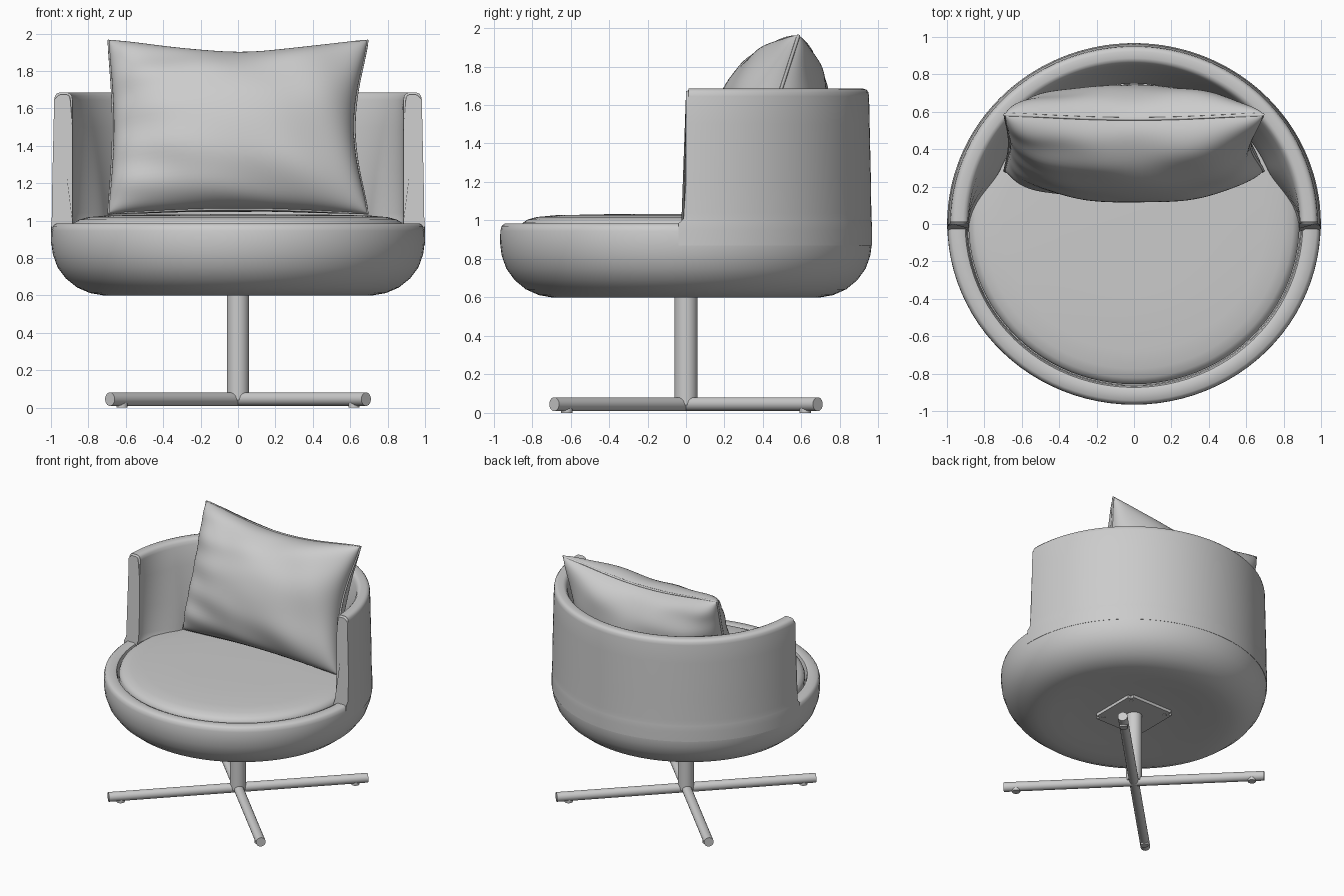
import bpy, bmesh, math
from mathutils import Vector, Matrix

cube = bpy.data.objects.get("Cube")
if cube:
    bpy.data.objects.remove(cube, do_unlink=True)

grey = bpy.data.materials.new("light_grey")
grey.use_nodes = True
grey.diffuse_color = (0.6, 0.6, 0.6, 1)
grey.node_tree.nodes["Principled BSDF"].inputs["Base Color"].default_value = (0.6, 0.6, 0.6, 1)
DEPTH = 0.968  # the round body is slightly shallower than wide


def add_object(name, bm, angle=40):
    bmesh.ops.recalc_face_normals(bm, faces=bm.faces)
    mesh = bpy.data.meshes.new(name)
    bm.to_mesh(mesh)
    bm.free()
    mesh.materials.append(grey)
    ob = bpy.data.objects.new(name, mesh)
    bpy.context.collection.objects.link(ob)
    bpy.ops.object.select_all(action='DESELECT')
    ob.select_set(True)
    bpy.context.view_layer.objects.active = ob
    bpy.ops.object.shade_smooth_by_angle(angle=math.radians(angle))
    return ob


def lathe(name, profile, steps=96):
    bm = bmesh.new()
    verts = [bm.verts.new((r, 0, z)) for r, z in profile]
    edges = [bm.edges.new(pair) for pair in zip(verts, verts[1:])]
    bmesh.ops.spin(bm, geom=verts + edges, cent=(0, 0, 0), axis=(0, 0, 1),
                   angle=math.tau, steps=steps)
    bmesh.ops.remove_doubles(bm, verts=bm.verts, dist=0.0005)
    bmesh.ops.scale(bm, vec=(1, DEPTH, 1), verts=bm.verts)
    return add_object(name, bm)


def rod(name, start, end, radius, segments=32):
    start, end = Vector(start), Vector(end)
    axis = end - start
    turn = axis.to_track_quat('Z', 'Y').to_matrix().to_4x4()
    bm = bmesh.new()
    bmesh.ops.create_cone(bm, cap_ends=True, segments=segments, radius1=radius, radius2=radius,
                          depth=axis.length, matrix=Matrix.Translation((start + end) / 2) @ turn)
    return add_object(name, bm)


# Upholstered bowl and its inset round cushion
lathe("seat_bowl", [(0, 0.63), (0.3, 0.628), (0.48, 0.615), (0.62, 0.602), (0.72, 0.6),
                    (0.79, 0.612), (0.86, 0.642), (0.92, 0.69), (0.965, 0.75), (0.99, 0.82),
                    (0.998, 0.88), (0.997, 0.945), (0.99, 0.97), (0.975, 0.983), (0.92, 0.985),
                    (0.903, 0.978), (0.895, 0.955), (0.89, 0.9), (0, 0.9)])
lathe("seat_cushion", [(0, 1.034), (0.4, 1.033), (0.7, 1.027), (0.8, 1.018), (0.85, 1.005),
                       (0.876, 0.988), (0.885, 0.965), (0.885, 0.92), (0, 0.92)])


# Curved backrest: a section swept round the back, flaring forward at its foot
def backrest():
    outer = [(0.999, 0.87), (0.999, 0.95), (0.998, 0.985), (0.997, 0.995), (0.996, 1.01),
             (0.995, 1.04), (0.993, 1.2), (0.986, 1.5), (0.983, 1.645), (0.979, 1.667),
             (0.968, 1.68), (0.952, 1.685)]
    inner = [(0.915, 1.685), (0.9, 1.68), (0.889, 1.667), (0.885, 1.645), (0.885, 1.5),
             (0.885, 1.25), (0.885, 1.04), (0.885, 1.01), (0.885, 0.995), (0.885, 0.985), (0.885, 0.9)]
    section = outer + inner
    steps = 96
    bm = bmesh.new()
    rings = []
    for i in range(steps + 1):
        t = i / steps
        b = min(1, math.sin(math.pi * t) / 0.4)
        swell = b * b * (3 - 2 * b)
        ring = []
        for k, (r, z) in enumerate(section):
            flare = 0.04 * max(0, min(1, (1.045 - z) / 0.06)) ** 2
            a = -flare + (math.pi + 2 * flare) * t
            if k >= len(outer):
                r -= 0.11 * swell * max(0, min(1, (1.66 - z) / 0.6)) ** 0.8
            ring.append(bm.verts.new((r * math.cos(a), r * math.sin(a) * DEPTH, z)))
        rings.append(ring)
    for r0, r1 in zip(rings, rings[1:]):
        for k in range(len(section)):
            j = (k + 1) % len(section)
            bm.faces.new((r0[k], r0[j], r1[j], r1[k]))
    caps = [bm.faces.new(rings[0]), bm.faces.new(rings[-1])]
    rim = {e for f in caps for e in f.edges if max(v.co.z for v in e.verts) > 1.05}
    bmesh.ops.bevel(bm, geom=list(rim), offset=0.012, segments=3, affect='EDGES')
    add_object("backrest", bm, 50)


backrest()

# Loose pillow leaning on the backrest
LEAN = Matrix.Translation((0, 0.435, 1.5)) @ Matrix.Rotation(math.radians(-18), 4, 'X')


def pillow_point(u, v, side):
    # edges are drawn in between the corners, most at the top and left
    pull_side = (0.07 if u > 0 else 0.025) * (1 - v * v) ** 1.5
    pull_end = (0.075 if v > 0 else 0.025) * (1 - u * u) ** 1.5
    x = u * (0.69 - pull_side)
    z = v * (0.485 - pull_end)
    dome = max(0, (1 - u * u) * (1 - v * v)) ** 0.42
    edge = (u * u + v * v) * dome
    folds = 0.012 * edge * (math.sin(9 * u + 4 * v) + math.sin(11 * v - 5 * u * v))
    dent = 0.03 * math.exp(-((u / 0.22) ** 2 + ((v - 0.85) / 0.25) ** 2)) * dome
    return LEAN @ Vector((x, side * (0.295 * dome + folds - dent), z))


def pillow():
    n = 48
    ease = [math.sin(math.pi / 2 * (2 * i / n - 1)) for i in range(n + 1)]
    bm = bmesh.new()
    for side in (-1, 1):
        grid = [[bm.verts.new(pillow_point(u, v, side)) for u in ease] for v in ease]
        for i in range(n):
            for j in range(n):
                bm.faces.new((grid[i][j], grid[i][j + 1], grid[i + 1][j + 1], grid[i + 1][j]))
    bmesh.ops.remove_doubles(bm, verts=bm.verts, dist=0.0002)
    add_object("pillow", bm, 75)

    # piping along the pillow seam
    border = [(u, -1) for u in ease] + [(1, v) for v in ease[1:]]
    border += [(u, 1) for u in ease[-2::-1]] + [(-1, v) for v in ease[-2:0:-1]]
    bm = bmesh.new()
    rings = []
    centre = LEAN.translation
    normal = (LEAN.to_3x3() @ Vector((0, 1, 0))).normalized()
    for u, v in border:
        p = pillow_point(u, v, 1)
        out = (p - centre).normalized()
        rings.append([bm.verts.new(p + 0.009 * (out * math.cos(a) + normal * math.sin(a)))
                      for a in (math.tau * k / 8 for k in range(8))])
    for i, r0 in enumerate(rings):
        r1 = rings[(i + 1) % len(rings)]
        for k in range(8):
            bm.faces.new((r0[k], r0[(k + 1) % 8], r1[(k + 1) % 8], r1[k]))
    add_object("pillow_piping", bm, 75)


pillow()

# Swivel column with its screwed mounting plate
rod("column", (0, 0, 0.04), (0, 0, 0.64), 0.06)
bm = bmesh.new()
bmesh.ops.create_cube(bm, size=1, matrix=Matrix.Translation((0, 0, 0.617)) @ Matrix.Diagonal((0.42, 0.42, 0.024, 1)))
bmesh.ops.bevel(bm, geom=[e for e in bm.edges if abs(e.verts[0].co.z - e.verts[1].co.z) > 0.01],
                offset=0.03, segments=4, affect='EDGES')
add_object("mounting_plate", bm)

# Crossed legs with glides, and plate screws, one set per diagonal direction
for sx, sy, label in ((1, -1, "front_left"), (-1, -1, "front_right"), (1, 1, "back_left"), (-1, 1, "back_right")):
    rod(label + "_leg", (0, 0, 0.045), (sx * 0.685, sy * 0.685, 0.045), 0.036)
    rod(label + "_glide", (sx * 0.62, sy * 0.62, 0), (sx * 0.62, sy * 0.62, 0.03), 0.03, 20)
    rod(label + "_screw", (sx * 0.16, sy * 0.16, 0.6), (sx * 0.16, sy * 0.16, 0.62), 0.014, 12)
